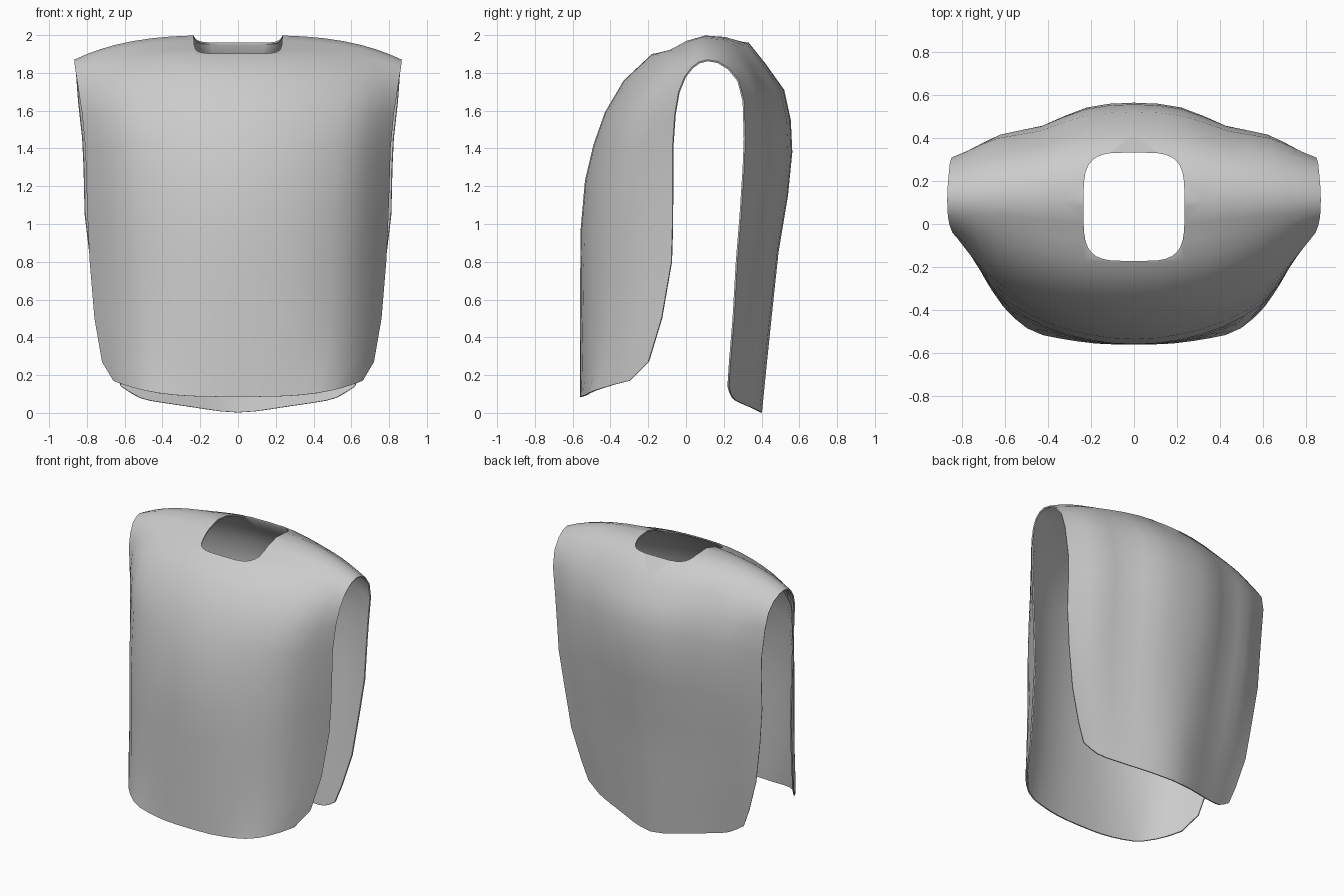
import bpy, bmesh, math

if "Cube" in bpy.data.objects:
    bpy.data.objects.remove(bpy.data.objects["Cube"])

# Cloth colour
cloth = bpy.data.materials.new("grey_cloth")
cloth.diffuse_color = (0.6, 0.6, 0.6, 1)
cloth.use_nodes = True
cloth.node_tree.nodes["Principled BSDF"].inputs["Base Color"].default_value = cloth.diffuse_color

# Rows from front hem over the shoulder to back hem:
# centre y, centre z, side edge y, side edge z, half width
ROWS = [
    (-.56, .085, -.30, .17, .66), (-.56, .20, -.20, .27, .72),
    (-.56, .45, -.13, .50, .76), (-.56, .75, -.078, .80, .785),
    (-.558, .97, -.072, 1.0, .795), (-.535, 1.23, -.072, 1.2, .802),
    (-.49, 1.42, -.072, 1.4, .808), (-.43, 1.59, -.06, 1.58, .825),
    (-.33, 1.76, -.04, 1.7, .843), (-.18, 1.9, -.008, 1.78, .855),
    (-.09, 1.925, .03, 1.83, .863), (.0, 1.972, .068, 1.858, .866),
    (.1, 2.0, .115, 1.87, .867), (.21, 1.992, .17, 1.86, .865),
    (.33, 1.963, .228, 1.825, .86), (.42, 1.85, .28, 1.76, .855),
    (.52, 1.71, .308, 1.65, .847), (.555, 1.55, .314, 1.45, .825),
    (.563, 1.38, .308, 1.3, .818), (.54, 1.15, .292, 1.05, .812),
    (.49, .85, .272, .8, .782), (.46, .57, .255, .5, .738),
    (.43, .28, .236, .27, .67), (.402, .002, .228, .14, .62)]

# Columns from centre to edge, and the cross-sections of the cloth
# (1 = depth at the centre line, 0 = depth at the side edge)
COLS = [0, .14, .27, .4, .52, .64, .75, .84, .92, 1]
FRONT_HEM = [1, .995, .98, .94, .89, .83, .71, .53, .32, 0]
FRONT = [1, .993, .97, .925, .86, .76, .64, .46, .26, 0]
CHEST = [1, .987, .95, .895, .82, .72, .60, .43, .23, 0]
SHOULDER = [1, .98, .92, .81, .68, .54, .41, .27, .14, 0]
BACK = [1, .98, .91, .75, .58, .50, .42, .28, .13, 0]
BACK_HEM = [1, .93, .81, .65, .50, .36, .23, .13, .05, 0]
BACK_HEM_Z = [1, .96, .88, .79, .71, .63, .55, .44, .24, 0]
SECTIONS = [(0, FRONT_HEM), (2, FRONT), (5, CHEST), (7, CHEST), (9, SHOULDER),
            (13, SHOULDER), (15, BACK), (19, BACK), (23, BACK_HEM)]
N = len(COLS) - 1


def section(row, i):
    for (r0, a), (r1, b) in zip(SECTIONS, SECTIONS[1:]):
        if row <= r1:
            k = (row - r0) / (r1 - r0)
            return a[i] + (b[i] - a[i]) * k


def sheet_point(row, col):
    cy, cz, ey, ez, half = ROWS[row]
    i = abs(col)
    t = COLS[i]
    fy = section(row, i)
    if row == 23:
        fz = BACK_HEM_Z[i]
    else:
        fz = 1 - t ** (2.2 if 14 <= row <= 17 else 3.2)
    return (math.copysign(half * t, col),
            ey + (cy - ey) * fy, ez + (cz - ez) * fz)


def mesh_object(name, bm):
    me = bpy.data.meshes.new(name)
    bm.to_mesh(me)
    bm.free()
    ob = bpy.data.objects.new(name, me)
    bpy.context.collection.objects.link(ob)
    ob.data.materials.append(cloth)
    return ob


# Vest: one draped sheet, thickened inwards
bm = bmesh.new()
grid = [[bm.verts.new(sheet_point(r, c)) for c in range(-N, N + 1)]
        for r in range(len(ROWS))]
for a, b in zip(grid, grid[1:]):
    for j in range(2 * N):
        bm.faces.new((a[j], a[j + 1], b[j + 1], b[j]))
vest = mesh_object("vest", bm)
shell = vest.modifiers.new("shell", 'SOLIDIFY')
shell.thickness = .009
shell.offset = -1

# Neck opening: rounded rectangular prism
bm = bmesh.new()
ring = []
for k in range(32):
    a = 2 * math.pi * k / 32
    c, s = math.cos(a), math.sin(a)
    ring.append(bm.verts.new((.235 * math.copysign(abs(c) ** .5, c),
                              .08 + .252 * math.copysign(abs(s) ** .5, s), 1.6)))
base = bm.faces.new(ring)
top = bmesh.ops.extrude_face_region(bm, geom=[base])["geom"]
bmesh.ops.translate(bm, vec=(0, 0, .7),
                    verts=[v for v in top if isinstance(v, bmesh.types.BMVert)])
bmesh.ops.recalc_face_normals(bm, faces=bm.faces)
cutter = mesh_object("neck_cutter", bm)
cutter.hide_render = True
cut = vest.modifiers.new("neck", 'BOOLEAN')
cut.operation = 'DIFFERENCE'
cut.solver = 'EXACT'
cut.object = cutter

# Bake the shell and the opening, then smooth the cloth
bpy.context.view_layer.objects.active = vest
vest.select_set(True)
for name in ("shell", "neck"):
    bpy.ops.object.modifier_apply(modifier=name)
bpy.data.objects.remove(cutter)
bpy.ops.object.shade_smooth_by_angle(angle=math.radians(40))
